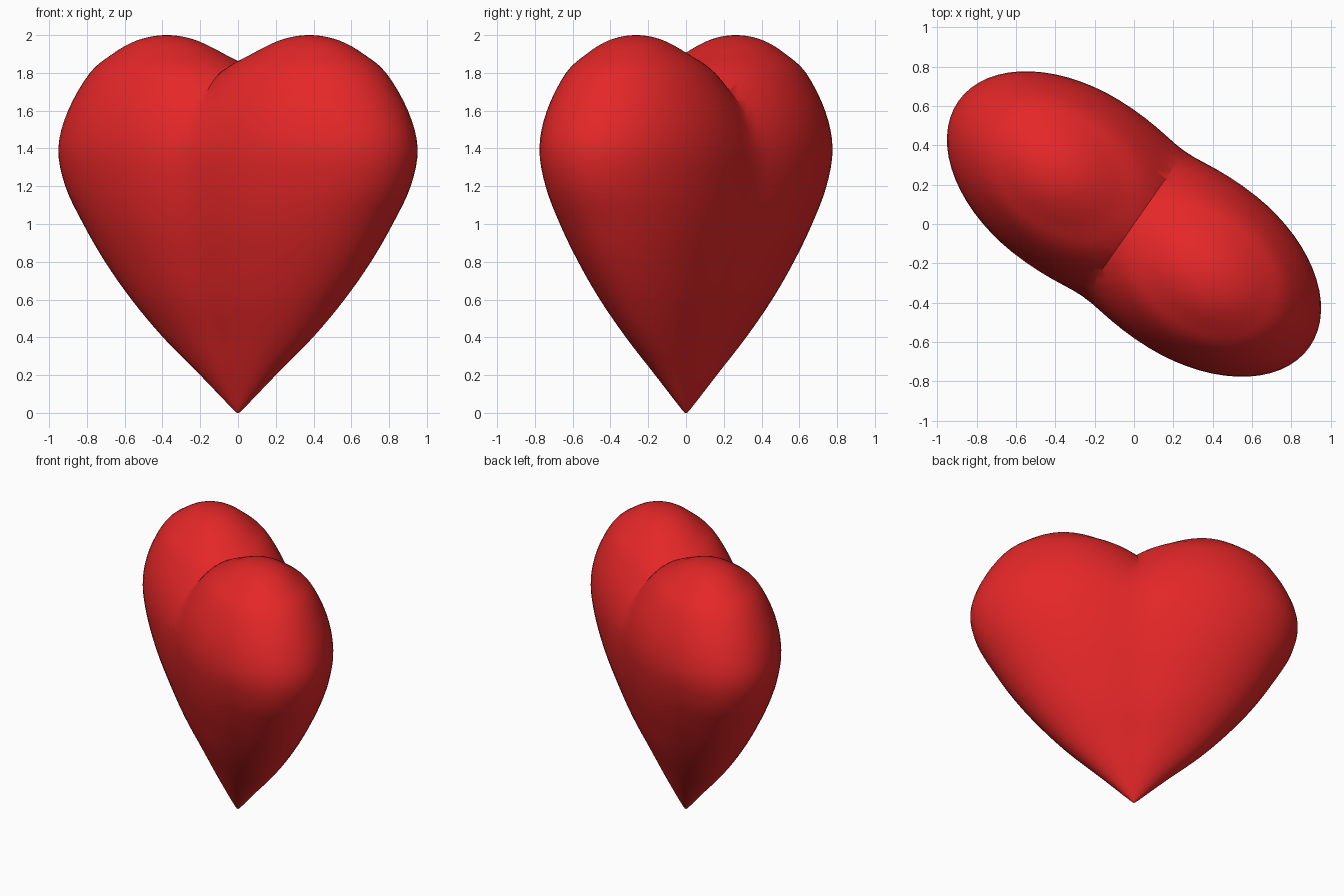
import bpy
import bmesh
import math
from mathutils import Matrix, Vector

cube = bpy.data.objects.get("Cube")
if cube:
    bpy.data.objects.remove(cube, do_unlink=True)

# One lobe as stacked ellipses: height, centre offset, half width, half thickness
SECTIONS = [
    (0.0, 0.0, 0.0, 0.0),
    (0.02, 0.0, 0.03, 0.02),
    (0.2, 0.03, 0.20, 0.11),
    (0.4, 0.08, 0.38, 0.20),
    (0.6, 0.13, 0.52, 0.29),
    (0.8, 0.19, 0.62, 0.36),
    (1.0, 0.25, 0.69, 0.42),
    (1.2, 0.30, 0.75, 0.46),
    (1.4, 0.35, 0.74, 0.475),
    (1.6, 0.38, 0.65, 0.44),
    (1.8, 0.42, 0.48, 0.345),
    (1.9, 0.45, 0.32, 0.24),
    (1.96, 0.46, 0.20, 0.155),
    (1.99, 0.46, 0.10, 0.08),
    (2.0, 0.46, 0.0, 0.0),
]
SEGMENTS = 64
STEPS = 4


def spline_rows(rows, steps):
    """Resample the sections with a Catmull-Rom spline."""
    pts = [Vector(r) for r in rows]
    # Mirrored end points close the top roundly
    last = pts[-2].copy()
    last[2], last[3] = -last[2], -last[3]
    pts = [pts[0]] + pts + [last]
    out = []
    for i in range(1, len(pts) - 2):
        a, b, c, d = pts[i - 1:i + 3]
        for s in range(steps):
            t = s / steps
            out.append((b * 2 + (c - a) * t + (a * 2 - b * 5 + c * 4 - d) * t ** 2
                        + (b * 3 - a - c * 3 + d) * t ** 3) / 2)
    return out[1:]


def half_thickness(u, c, r, b):
    return b * math.sqrt(max(0.0, 1 - ((u - c) / r) ** 2))


def ring(bm, row):
    z, c, r, b = row
    # The cleft is blended away towards the lower body
    fade = min(1.0, max(0.0, (1.7 - z) / 0.3))
    soft = min(0.1, max(c, 0) * 0.4) * fade
    verts = []
    for k in range(SEGMENTS):
        a = math.tau * k / SEGMENTS
        u, v = c + r * math.cos(a), b * math.sin(a)
        if abs(u) < c and soft > 0:
            blend = min(c, math.hypot(u, soft))
            v = math.copysign(half_thickness(blend, c, r, b), v)
        verts.append(bm.verts.new((u, v, z)))
    return verts


# Loft the lobe
bm = bmesh.new()
rings = [ring(bm, row) for row in spline_rows(SECTIONS, STEPS)]
for low, high in zip(rings, rings[1:]):
    for k in range(SEGMENTS):
        n = (k + 1) % SEGMENTS
        bm.faces.new((low[k], low[n], high[n], high[k]))
for loop, row in ((rings[0], SECTIONS[0]), (rings[-1], SECTIONS[-1])):
    pole = bm.verts.new((row[1], 0, row[0]))
    for k in range(SEGMENTS):
        bm.faces.new((loop[k], loop[(k + 1) % SEGMENTS], pole))

# Cut the lobe at the middle plane and mirror it to make the heart
bmesh.ops.bisect_plane(bm, geom=bm.verts[:] + bm.edges[:] + bm.faces[:], dist=1e-5,
                       plane_co=(0, 0, 0), plane_no=(1, 0, 0), clear_inner=True)
bmesh.ops.mirror(bm, geom=bm.verts[:] + bm.edges[:] + bm.faces[:],
                 matrix=Matrix.Identity(4), merge_dist=1e-4, axis='X')
bmesh.ops.remove_doubles(bm, verts=bm.verts[:], dist=1e-4)
bmesh.ops.recalc_face_normals(bm, faces=bm.faces[:])
bmesh.ops.rotate(bm, verts=bm.verts[:], cent=(0, 0, 0),
                 matrix=Matrix.Rotation(math.radians(-35), 3, 'Z'))

mesh = bpy.data.meshes.new("heart")
bm.to_mesh(mesh)
bm.free()
heart = bpy.data.objects.new("heart", mesh)
bpy.context.collection.objects.link(heart)

# Red material
red = bpy.data.materials.new("heart red")
red.use_nodes = True
color = (0.78, 0.02, 0.021, 1)
red.diffuse_color = color
red.node_tree.nodes["Principled BSDF"].inputs["Base Color"].default_value = color
mesh.materials.append(red)

# Smooth shading with a sharp cleft
for o in bpy.context.selected_objects:
    o.select_set(False)
heart.select_set(True)
bpy.context.view_layer.objects.active = heart
bpy.ops.object.shade_smooth_by_angle(angle=math.radians(50))
